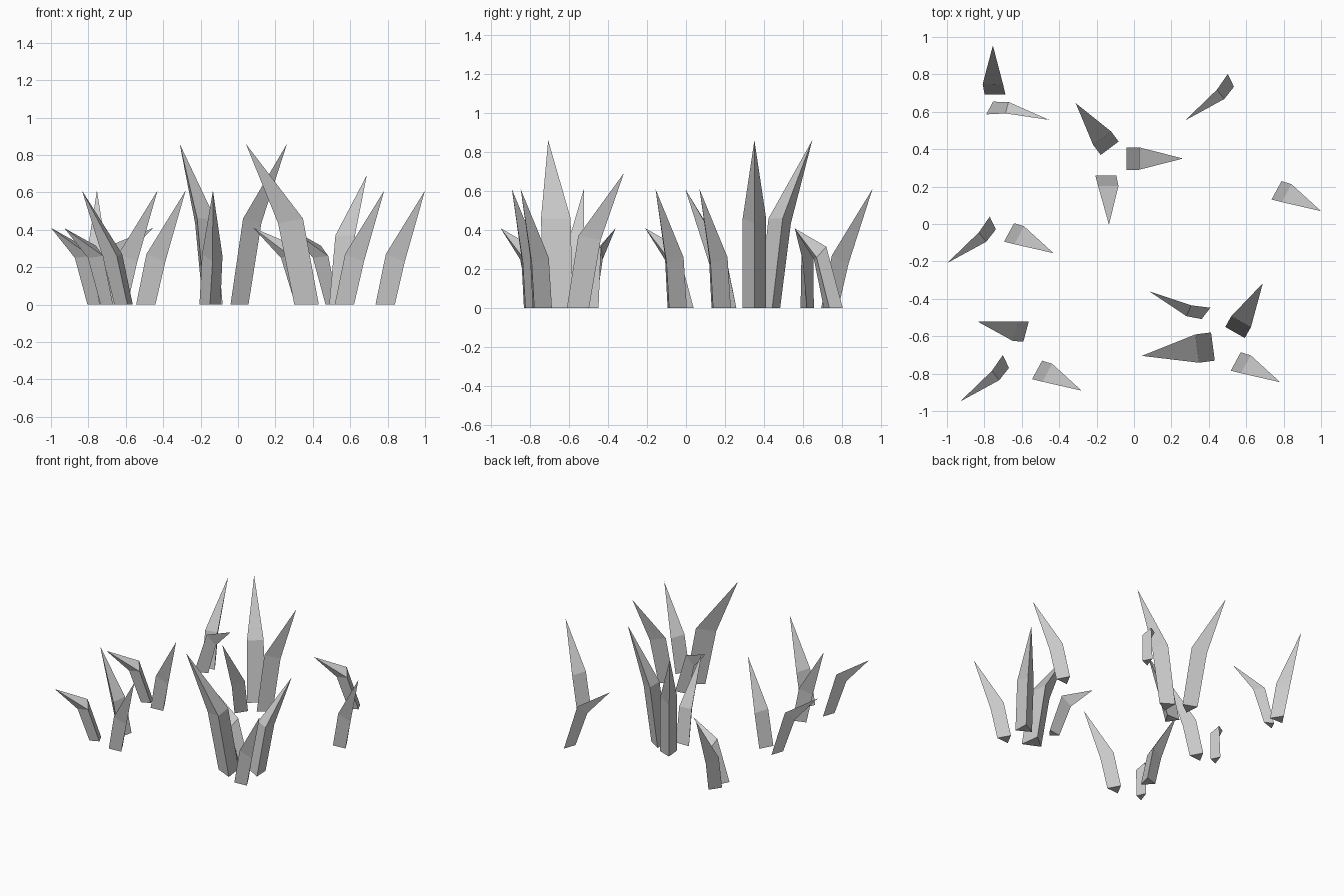
import bpy, bmesh
from math import radians
from mathutils import Matrix, Vector

cube = bpy.data.objects.get("Cube")
if cube:
    bpy.data.objects.remove(cube, do_unlink=True)

grey = bpy.data.materials.new("stone_grey")
grey.use_nodes = True
COLOUR = (0.6, 0.6, 0.6, 1)
grey.diffuse_color = COLOUR
grey.node_tree.nodes["Principled BSDF"].inputs["Base Color"].default_value = COLOUR

# Blade shapes leaning along +x: base triangle, bend triangle, tip.
# Each triangle is right corner, left corner, underside ridge.
SHAPES = {
    "tall": [(0, -.06, 0), (0, .06, 0), (.096, 0, 0),
             (.067, -.06, .46), (.067, .06, .46), (.165, 0, .435), (.302, 0, .86)],
    "medium": [(0, -.056, 0), (0, .056, 0), (.087, 0, 0),
               (.055, -.042, .27), (.055, .067, .26), (.14, .014, .23), (.262, .016, .61)],
    "short": [(0, -.038, 0), (0, .038, 0), (.072, .035, 0),
              (.089, .013, .315), (.075, .075, .26), (.155, .052, .25), (.313, .088, .41)],
}
FACES = [(0, 1, 2), (0, 3, 4, 1), (1, 4, 5, 2), (2, 5, 3, 0),
         (3, 6, 4), (4, 6, 5), (5, 6, 3)]


def blade(name, shape, x, y, yaw, spread=1, height=1):
    place = (Matrix.Translation((x, y, 0)) @ Matrix.Rotation(radians(yaw), 4, "Z")
             @ Matrix.Diagonal((spread, spread, height, 1)))
    bm = bmesh.new()
    verts = [bm.verts.new(place @ Vector(p)) for p in SHAPES[shape]]
    for face in FACES:
        bm.faces.new([verts[i] for i in face])
    bmesh.ops.recalc_face_normals(bm, faces=bm.faces)
    mesh = bpy.data.meshes.new(name)
    bm.to_mesh(mesh)
    bm.free()
    mesh.materials.append(grey)
    bpy.context.collection.objects.link(bpy.data.objects.new(name, mesh))


# Blade placements: shape, x, y, yaw, optional spread and height
BLADES = [
    ("tall", -.13, .405, 127),
    ("tall", -.04, .35, 0),
    ("tall", .54, -.58, 60.5, 1, .805),
    ("tall", .422, -.655, 187.5, 1.27, 1),
    ("medium", -.743, .692, 89),
    ("medium", -.15, .258, -90),
    ("medium", -.577, -.575, 165),
    ("medium", -.518, -.78, -28.5),
    ("medium", .762, .18, -28.5),
    ("medium", -.668, -.045, -28.5),
    ("medium", .544, -.735, -28.5),
    ("short", -.755, .005, 205.5),
    ("short", .518, .768, 205.5),
    ("short", -.685, -.735, 205.5),
    ("short", -.772, .62, -27),
    ("short", .385, -.478, 143),
]
for n, spec in enumerate(BLADES, 1):
    blade(f"{spec[0]}_blade_{n}", *spec)
